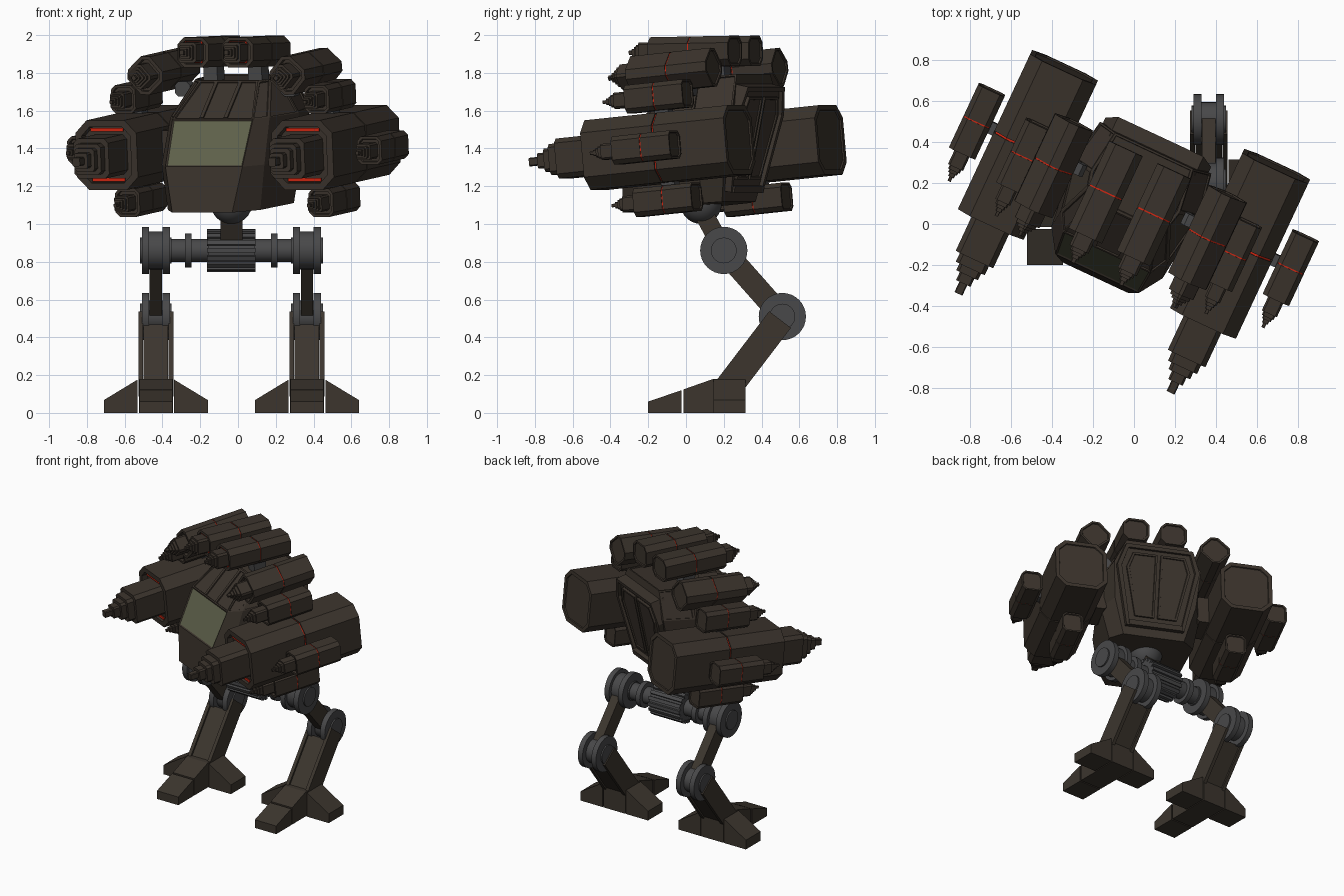
import bpy, bmesh, math
from mathutils import Matrix, Vector

if "Cube" in bpy.data.objects:
    bpy.data.objects.remove(bpy.data.objects["Cube"])


def material(name, rgb):
    m = bpy.data.materials.new(name)
    m.diffuse_color = (*rgb, 1)
    m.use_nodes = True
    m.node_tree.nodes["Principled BSDF"].inputs["Base Color"].default_value = m.diffuse_color
    return m


ARMOR = material("dark_brown_armor", (0.043, 0.033, 0.025))
LEG = material("brown_leg", (0.045, 0.036, 0.027))
STEEL = material("grey_steel", (0.065, 0.065, 0.067))
GLASS = material("olive_glass", (0.115, 0.12, 0.07))
RED = material("red_glow", (0.65, 0.02, 0.006))

# the upper body is turned to one side and pitched slightly forward
TORSO = (Matrix.Translation((0, 0.145, 1.405)) @ Matrix.Rotation(math.radians(-25), 4, 'Z')
         @ Matrix.Rotation(math.radians(5.5), 4, 'X'))
RX = -0.035          # centre line of the legs
HIP, KNEE = Vector((0, 0.2, 0.86)), Vector((0, 0.51, 0.51))


def finish(name, bm, mats, matrix=None, smooth=False):
    if matrix:
        bm.transform(matrix)
    me = bpy.data.meshes.new(name)
    bm.to_mesh(me)
    bm.free()
    ob = bpy.data.objects.new(name, me)
    bpy.context.collection.objects.link(ob)
    for m in mats:
        me.materials.append(m)
    if smooth:
        bpy.ops.object.select_all(action='DESELECT')
        ob.select_set(True)
        bpy.context.view_layer.objects.active = ob
        bpy.ops.object.shade_smooth_by_angle(angle=math.radians(30))
    return ob


def prism(bm, pts, y0, y1, mat=0):
    """Extrude an x-z outline from y0 (front) to y1; returns the front and back caps."""
    a = [bm.verts.new((x, y0, z)) for x, z in pts]
    b = [bm.verts.new((x, y1, z)) for x, z in pts]
    n = len(pts)
    faces = [bm.faces.new(a), bm.faces.new(b)]
    faces += [bm.faces.new((a[i], a[(i + 1) % n], b[(i + 1) % n], b[i])) for i in range(n)]
    bmesh.ops.recalc_face_normals(bm, faces=faces)
    for f in faces:
        f.material_index = mat
    return faces[0], faces[1]


def octagon(w, h, c, x=0, z=0):
    a, b = w / 2, h / 2
    return [(x + p, z + q) for p, q in ((-a + c, -b), (a - c, -b), (a, -b + c), (a, b - c),
                                        (a - c, b), (-a + c, b), (-a, b - c), (-a, -b + c))]


def rect(x0, x1, z0, z1):
    return [(x0, z0), (x1, z0), (x1, z1), (x0, z1)]


def recess(bm, face, rim, depth):
    bmesh.ops.inset_individual(bm, faces=[face], thickness=rim, depth=0)
    bmesh.ops.inset_individual(bm, faces=[face], thickness=0.003, depth=-depth)


def gun(name, u, v, w, width, height, half, reach, chamfer, roll=0, pitch=0, glow=False):
    """Chamfered pod in two halves with a glowing seam and a stepped barrel."""
    bm = bmesh.new()
    c, gap = width * chamfer, 0.002 + width * 0.008
    k = width * 0.05
    prism(bm, octagon(width - k, height - k, c - k * 0.3), -0.03, 0.03, 1)
    front, _ = prism(bm, octagon(width, height, c), -half, -gap)
    _, back = prism(bm, octagon(width, height, c), gap, half)
    rim, depth = width * 0.11, width * 0.12
    recess(bm, front, rim, depth)
    recess(bm, back, width * 0.08, 0.008)
    if glow:
        for s in (-1, 1):
            z = s * (height / 2 - rim - 0.013)
            prism(bm, rect(-width * 0.27, width * 0.27, z - 0.009, z + 0.009),
                  -half + depth * 0.3, -half + depth * 0.3 + 0.006, 1)
    # barrel steps: share of pod width, share of the reach
    start = -half + depth
    for share, end in ((0.57, 0.5), (0.44, 0.63), (0.33, 0.73), (0.22, 0.85), (0.12, 1.0)):
        s = width * share
        y = -half - reach * end
        prism(bm, octagon(s, s * 1.05, s * 0.12), y, start)
        start = y
    finish(name, bm, [ARMOR, RED], TORSO @ Matrix.Translation((u, v, w))
           @ Matrix.Rotation(pitch, 4, 'X') @ Matrix.Rotation(roll, 4, 'Y'))


def block(name, pts, y0, y1, mat, matrix=None):
    bm = bmesh.new()
    prism(bm, pts, y0, y1)
    return finish(name, bm, [mat], matrix)


# weapon pods, mirrored on the torso
for s, side in ((-1, "left"), (1, "right")):
    gun(side + "_main_cannon", s * 0.572, 0, 0, 0.355, 0.37, 0.42, 0.385, 0.19, glow=True)
    gun(side + "_outer_gun", s * 0.846, 0, 0, 0.142, 0.15, 0.17, 0.155, 0.17)
    gun(side + "_under_gun", s * 0.565, -0.03, -0.275, 0.142, 0.15, 0.17, 0.155, 0.17)
    gun(side + "_upper_gun", s * 0.565, -0.03, 0.275, 0.142, 0.15, 0.17, 0.155, 0.17)
    gun(side + "_shoulder_gun", s * 0.415, 0, 0.405, 0.18, 0.18, 0.235, 0.145, 0.2,
        roll=s * math.radians(42))
    gun(side + "_top_gun", s * 0.13, 0, 0.51, 0.18, 0.16, 0.235, 0.145, 0.2,
        pitch=math.radians(-4.5), glow=True)
    # mounts between hull and pods
    block(side + "_cannon_mount", octagon(0.14, 0.2, 0.03, s * 0.37), -0.1, 0.1, ARMOR, TORSO)
    block(side + "_outer_mount", octagon(0.06, 0.05, 0.01, s * 0.76), -0.03, 0.03, STEEL, TORSO)
    for z in (-0.195, 0.195):
        block(side + "_pod_mount", rect(s * 0.56 - 0.03, s * 0.56 + 0.03, z - 0.025, z + 0.025),
              -0.05, 0.03, STEEL, TORSO)
    block(side + "_top_mount", rect(s * 0.13 - 0.04, s * 0.13 + 0.04, 0.34, 0.45),
          -0.03, 0.06, STEEL, TORSO)
    block(side + "_shoulder_mount", octagon(0.09, 0.08, 0.02, s * 0.31, 0.31),
          0, 0.06, STEEL, TORSO)

# cockpit hull: loft of horizontal rings
# height, front half width, front y, corner half width, corner y, middle, rear half width, rear y
LEVELS = ((-0.30, 0.175, -0.48, 0.27, -0.33, 0.29, 0.21, 0.12),
          (-0.06, 0.225, -0.435, 0.30, -0.32, 0.34, 0.28, 0.19),
          (0.18, 0.235, -0.30, 0.29, -0.21, 0.34, 0.30, 0.27),
          (0.365, 0.17, -0.08, 0.22, -0.03, 0.24, 0.21, 0.27))
bm = bmesh.new()
rings = []
for w, a, f, b, c, m, r, vr in LEVELS:
    half = [(a, f), (b, c), (m, 0.05), (r, vr)]
    rings.append([bm.verts.new((x, y, w)) for x, y in half + [(-x, y) for x, y in half[::-1]]])
bands = [[bm.faces.new((lo[i], lo[(i + 1) % 8], hi[(i + 1) % 8], hi[i])) for i in range(8)]
         for lo, hi in zip(rings, rings[1:])]
roof = bm.faces.new(rings[-1])
bm.faces.new(rings[0])
bmesh.ops.recalc_face_normals(bm, faces=bm.faces[:])
# sloped window
window = bands[1][7]
bmesh.ops.inset_individual(bm, faces=[window], thickness=0.012, depth=-0.006)
window.material_index = 1
# roof slope split into sunken panels
panels = [bands[2][i] for i in (0, 1, 2, 4, 5, 6, 7)] + [roof]
bmesh.ops.inset_individual(bm, faces=panels, thickness=0.014, depth=0)
bmesh.ops.inset_individual(bm, faces=panels, thickness=0.003, depth=-0.008)
finish("cockpit_hull", bm, [ARMOR, GLASS], TORSO)

# ribs dividing the front roof slope into three panels
slope = math.atan2(0.185, 0.22)
for s, side in ((-1, "left"), (1, "right")):
    block(side + "_roof_rib", rect(s * 0.07 - 0.01, s * 0.07 + 0.01, -0.02, 0.001), 0.01, 0.28, ARMOR,
          TORSO @ Matrix.Translation((0, -0.30, 0.18)) @ Matrix.Rotation(slope, 4, 'X'))

# leaning rear armour plate with two raised hatches
LEAN = TORSO @ Matrix.Translation((0, 0.225, 0)) @ Matrix.Rotation(math.radians(-17), 4, 'X')
bm = bmesh.new()
half = [(0.2, -0.26), (0.285, 0.16), (0.23, 0.31)]
_, back = prism(bm, half + [(-x, z) for x, z in half[::-1]], -0.08, 0.025)
recess(bm, back, 0.03, 0.02)
for s in (-1, 1):
    pts = [(s * 0.012, -0.19), (s * 0.145, -0.19), (s * 0.22, 0.15), (s * 0.18, 0.255), (s * 0.012, 0.255)]
    _, hatch = prism(bm, pts, -0.02, 0.023)
    recess(bm, hatch, 0.018, 0.008)
prism(bm, rect(-0.185, 0.185, -0.26, -0.225), -0.02, 0.035)
finish("rear_armor", bm, [ARMOR], LEAN)


def drum(bm, x0, x1, r, centre, seg=32):
    """Cylinder along x."""
    m = (Matrix.Translation((RX + (x0 + x1) / 2, centre.y, centre.z))
         @ Matrix.Rotation(math.pi / 2, 4, 'Y'))
    bmesh.ops.create_cone(bm, cap_ends=True, segments=seg, radius1=r, radius2=r,
                          depth=abs(x1 - x0), matrix=m)


def beam(name, p0, p1, x, width, thick, mat):
    """Straight bar in a y-z plane from p0 to p1 at sideways position x."""
    d = p1 - p0
    m = (Matrix.Translation((RX + x, p0.y, p0.z))
         @ Matrix.Rotation(math.atan2(d.z, d.y), 4, 'X'))
    block(name, rect(-width / 2, width / 2, -thick / 2, thick / 2), 0, d.length, mat, m)


# waist: fluted motor, shaft, neck and ball
bm = bmesh.new()
drum(bm, -0.125, 0.125, 0.1, HIP)
drum(bm, -0.42, 0.42, 0.06, HIP)
for s in (-1, 1):
    drum(bm, s * 0.21, s * 0.245, 0.09, HIP)
finish("hip_shaft", bm, [STEEL], smooth=True)
for i in range(16):
    m = (Matrix.Translation((RX, HIP.y, HIP.z)) @ Matrix.Rotation(i * math.pi / 8, 4, 'X'))
    block("motor_rib", rect(-0.128, 0.128, 0.09, 0.114), -0.012, 0.012, STEEL, m)
bm = bmesh.new()
bmesh.ops.create_uvsphere(bm, u_segments=32, v_segments=16, radius=0.11,
                          matrix=Matrix.Translation((RX, 0.08, 1.11)))
finish("waist_ball", bm, [STEEL], smooth=True)
beam("neck", HIP, Vector((0, 0.08, 1.08)), 0, 0.115, 0.1, LEG)

# legs
ANKLE = Vector((0, 0.22, 0.13))
down = (ANKLE - KNEE).normalized()
for s, side in ((-1, "left"), (1, "right")):
    x = s * 0.4
    for joint, p in (("hip", HIP), ("knee", KNEE)):
        bm = bmesh.new()
        drum(bm, x - 0.04, x + 0.04, 0.1 if joint == "hip" else 0.085, p)
        for t in (-1, 1):
            drum(bm, x + t * 0.036, x + t * 0.074, 0.125, p)
            drum(bm, x + t * 0.07, x + t * 0.084, 0.068, p)
        finish(f"{side}_{joint}_joint", bm, [STEEL], smooth=True)
    beam(side + "_thigh", HIP, KNEE, x, 0.065, 0.12, LEG)
    beam(side + "_shin", KNEE + down * 0.1, ANKLE, x, 0.13, 0.125, LEG)
    for t in (-1, 1):
        beam(side + "_shin_rail", KNEE + down * 0.02, ANKLE, x + t * 0.08, 0.025, 0.145, LEG)
    # foot: ankle block, front toe in two pieces and two side toes, with narrow gaps
    cx = RX + x
    block(side + "_ankle", rect(cx - 0.09, cx + 0.09, 0, 0.18), 0.145, 0.315, LEG)
    turn = Matrix.Translation((cx, 0, 0)) @ Matrix.Rotation(math.pi / 2, 4, 'Z')
    for part, y0, y1, z0, z1 in (("toe_root", -0.014, 0.145, 0.124, 0.18),
                                 ("toe_tip", -0.2, -0.024, 0.06, 0.12)):
        block(f"{side}_front_{part}", [(y0, 0), (y1, 0), (y1, z1), (y0, z0)], -0.087, 0.087, LEG, turn)
    for t in (-1, 1):
        pts = [(cx + t * 0.097, 0), (cx + t * 0.275, 0), (cx + t * 0.275, 0.068), (cx + t * 0.097, 0.176)]
        block(side + "_side_toe", pts, 0.145, 0.315, LEG)
